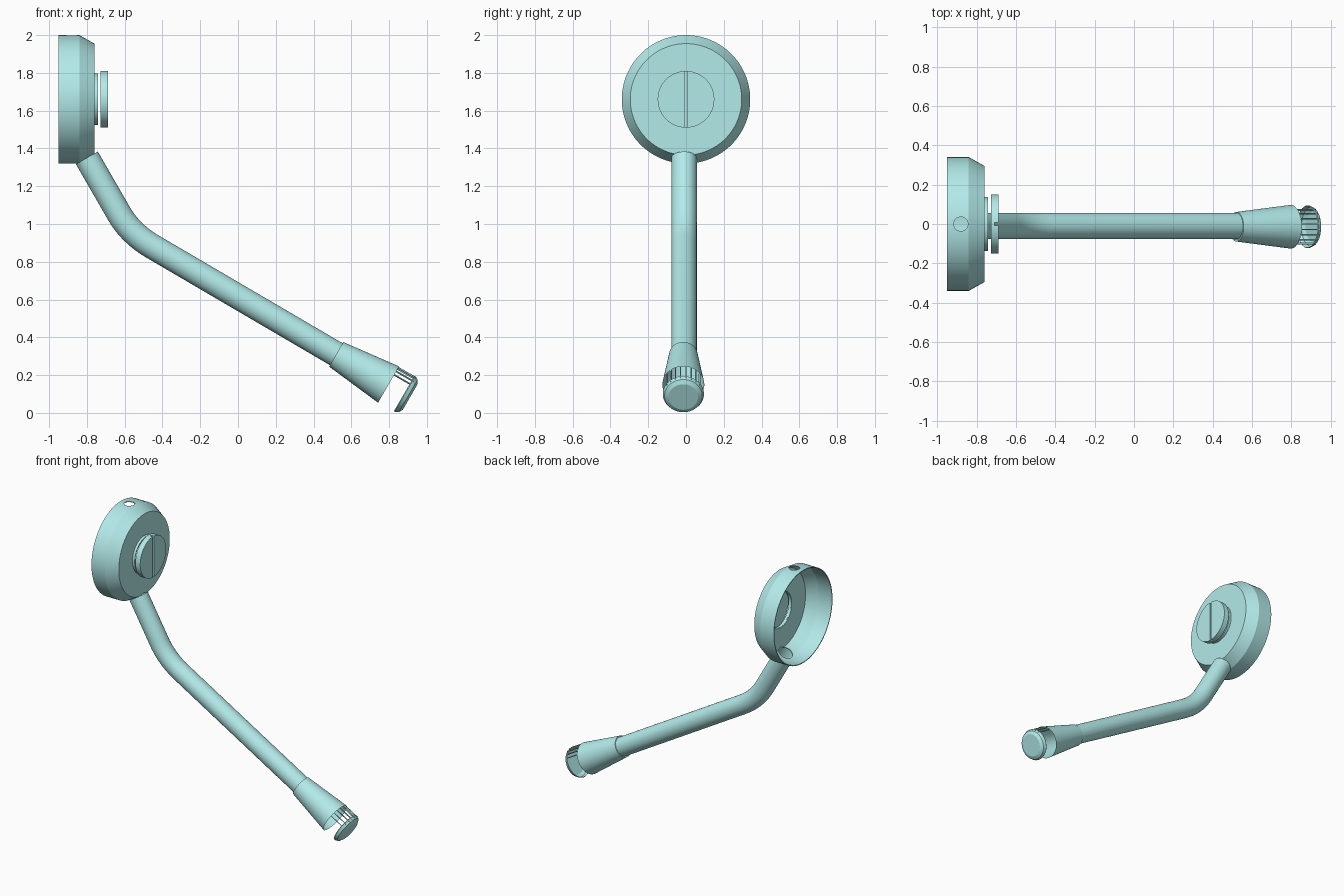
import bpy, bmesh, math
from mathutils import Vector, Matrix

if "Cube" in bpy.data.objects:
    bpy.data.objects.remove(bpy.data.objects["Cube"])

teal = bpy.data.materials.new("pale_teal")
teal.diffuse_color = (.45, .83, .82, 1)
teal.use_nodes = True
teal.node_tree.nodes["Principled BSDF"].inputs["Base Color"].default_value = teal.diffuse_color


def smooth(ob):
    bpy.ops.object.select_all(action='DESELECT')
    ob.select_set(True)
    bpy.context.view_layer.objects.active = ob
    bpy.ops.object.shade_smooth_by_angle(angle=math.radians(20))


def finish(name, bm):
    """Weld, orient, link and shade a part."""
    bmesh.ops.remove_doubles(bm, verts=bm.verts, dist=1e-5)
    bmesh.ops.recalc_face_normals(bm, faces=bm.faces)
    me = bpy.data.meshes.new(name)
    bm.to_mesh(me)
    bm.free()
    me.materials.append(teal)
    ob = bpy.data.objects.new(name, me)
    bpy.context.collection.objects.link(ob)
    smooth(ob)
    return ob


def lathe(name, profile, origin, axis, n=64):
    """Revolve (distance along axis, radius) points."""
    bm = bmesh.new()
    vs = [bm.verts.new((r, 0, t)) for t, r in profile]
    es = [bm.edges.new(p) for p in zip(vs, vs[1:])]
    bmesh.ops.spin(bm, geom=vs + es, axis=(0, 0, 1), cent=(0, 0, 0),
                   angle=2 * math.pi, steps=n)
    rot = Vector((0, 0, 1)).rotation_difference(Vector(axis)).to_matrix().to_4x4()
    bm.transform(Matrix.Translation(origin) @ rot)
    return finish(name, bm)


def box(name, loc, size, rot=Matrix()):
    bm = bmesh.new()
    bmesh.ops.create_cube(bm, size=1, matrix=Matrix.Translation(loc) @ rot @
                          Matrix.Diagonal((*size, 1)))
    return finish(name, bm)


def apply_modifiers(ob):
    bpy.context.view_layer.objects.active = ob
    for m in list(ob.modifiers):
        bpy.ops.object.modifier_apply(modifier=m.name)
    smooth(ob)


def cut(ob, *cutters):
    """Subtract the cutters, then remove them."""
    for c in cutters:
        m = ob.modifiers.new("cut", 'BOOLEAN')
        m.operation, m.object, m.solver = 'DIFFERENCE', c, 'EXACT'
    apply_modifiers(ob)
    for c in cutters:
        bpy.data.objects.remove(c)


X = (1, 0, 0)
hub = Vector((0, 0, 1.66))

# Arm path: two straight runs joined by a smooth bend
p0, p1, corner, p2, p3 = (Vector((x, -.01, z)) for x, z in
                          [(-.80, 1.35), (-.63, 1.055), (-.568, .948), (-.45, .879), (.53, .305)])

# Hollow round housing, open at the back, with a rim hole and an arm socket
housing = lathe("housing", [(-.95, .34), (-.84, .34), (-.76, .295), (-.76, .13)], hub, X, 96)
sol = housing.modifiers.new("wall", 'SOLIDIFY')
sol.thickness, sol.offset = .006, -1
apply_modifiers(housing)
rim_hole = lathe("rim_hole_cutter", [(1.8, 0), (1.8, .036), (2.1, .036), (2.1, 0)],
                 (-.88, 0, 0), (0, 0, 1), 32)
socket = lathe("socket_cutter", [(-.1, 0), (-.1, .05), (.1, .05), (.1, 0)],
               p0, p0 - p1, 32)
cut(housing, rim_hole, socket)

# Collar and slotted knob
lathe("knob_collar", [(-.762, .137), (-.742, .137), (-.742, .129), (-.762, .129), (-.762, .137)], hub, X)
knob = lathe("knob", [(-.727, 0), (-.727, .15), (-.688, .15), (-.688, 0)], hub, X)
cut(knob, box("knob_slot_cutter", (-.688, 0, 1.66), (.04, .014, .4)))

# Bent arm
path = [p0]
for i in range(13):
    u = i / 12
    path.append(p1 * (1 - u) ** 2 + corner * 2 * u * (1 - u) + p2 * u * u)
path.append(p3)
bm = bmesh.new()
rings = []
for i, p in enumerate(path):
    d = (path[min(i + 1, len(path) - 1)] - path[max(i - 1, 0)]).normalized()
    if i == 1:
        d = (p1 - p0).normalized()
    if i == len(path) - 2:
        d = (p3 - p2).normalized()
    up = Vector((-d.z, 0, d.x))
    rings.append([bm.verts.new(p + .067 * (up * math.cos(a) + Vector((0, 1, 0)) * math.sin(a)))
                  for a in (2 * math.pi * k / 40 for k in range(40))])
for a, b in zip(rings, rings[1:]):
    for k in range(40):
        bm.faces.new((a[k], a[k - 1], b[k - 1], b[k]))
finish("arm", bm)

# Flared nozzle at the end of the arm
tip = Vector((.52, -.014, .31))
axis = Vector((.866, 0, -.5)).normalized()
lathe("nozzle", [(0, .066), (0, .075), (.32, .111)], tip, axis)

# End cap held in front of the nozzle by thin bars along the top
lathe("end_cap", [(.415, .106), (.42, .109), (.44, .100), (.452, .078), (.452, 0)], tip, axis)
up = Vector((.5, 0, .866))
side = Vector((0, 1, 0))
for i in range(8):
    a = math.radians(35 + i * 110 / 7)
    radial = side * math.cos(a) + up * math.sin(a)
    tangent = axis.cross(radial)
    rot = Matrix((axis, radial, tangent)).transposed().to_4x4()
    box(f"tip_bar_{i}", tip + axis * .37 + radial * .104, (.12, .008, .005), rot)
